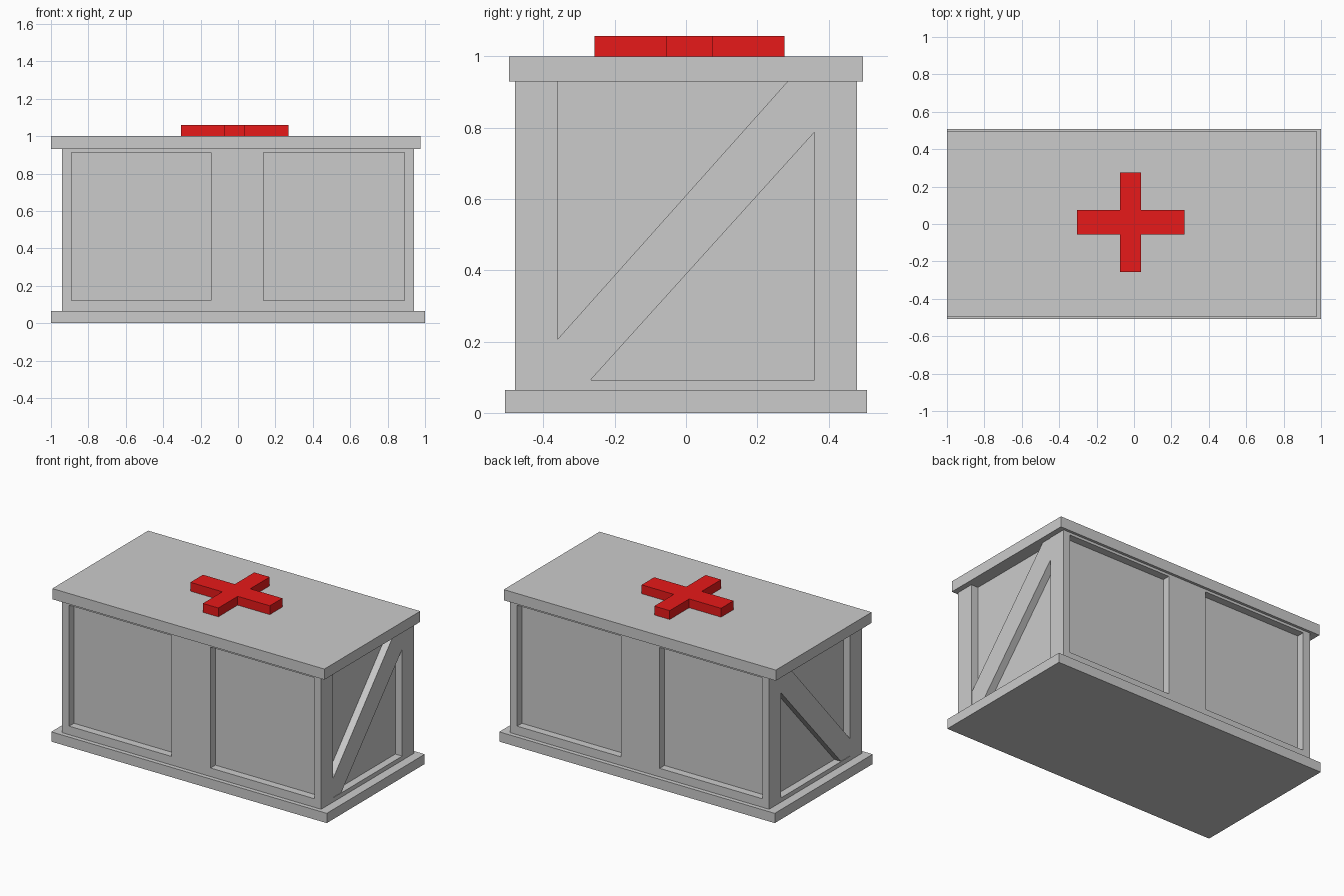
import bpy
import bmesh
from mathutils import Vector

if "Cube" in bpy.data.objects:
    bpy.data.objects.remove(bpy.data.objects["Cube"])


def prism(name, outline, direction):
    """Extrude a closed flat outline of 3D points along a direction."""
    bm = bmesh.new()
    face = bm.faces.new([bm.verts.new(p) for p in outline])
    out = bmesh.ops.extrude_face_region(bm, geom=[face])
    verts = [g for g in out["geom"] if isinstance(g, bmesh.types.BMVert)]
    bmesh.ops.translate(bm, verts=verts, vec=Vector(direction))
    bmesh.ops.recalc_face_normals(bm, faces=bm.faces)
    mesh = bpy.data.meshes.new(name)
    bm.to_mesh(mesh)
    bm.free()
    obj = bpy.data.objects.new(name, mesh)
    bpy.context.collection.objects.link(obj)
    return obj


def box(name, x0, x1, y0, y1, z0, z1):
    outline = [(x0, y0, z0), (x1, y0, z0), (x1, y1, z0), (x0, y1, z0)]
    return prism(name, outline, (0, 0, z1 - z0))


def cut(target, cutter):
    mod = target.modifiers.new("recess", 'BOOLEAN')
    mod.operation = 'DIFFERENCE'
    mod.solver = 'EXACT'
    mod.object = cutter
    bpy.context.view_layer.objects.active = target
    bpy.ops.object.modifier_apply(modifier=mod.name)
    bpy.data.objects.remove(cutter)


BASE_TOP, LID_BOTTOM = 0.064, 0.93
HALF_X, HALF_Y, DEPTH = 0.94, 0.48, 0.05

# Base and slightly offset lid
box("base", -1, 1, -0.508, 0.508, 0, BASE_TOP)
box("lid", -1, 0.975, -0.497, 0.497, LID_BOTTOM, 1.0)

# Body with two recessed panels on the front and on the back
body = box("body", -HALF_X, HALF_X, -HALF_Y, HALF_Y, BASE_TOP, LID_BOTTOM)
for s in (-1, 1):
    y0, y1 = sorted((s * (HALF_Y - DEPTH), s * (HALF_Y + 0.1)))
    for x0, x1 in ((-0.89, -0.145), (0.137, 0.89)):
        cut(body, box("panel_cutter", x0, x1, y0, y1, 0.12, 0.913))

# End recesses, each with a diagonal brace from low front to high back
brace = [(-0.36, 0.092), (-0.268, 0.092), (0.36, 0.787),
         (0.36, LID_BOTTOM), (0.285, LID_BOTTOM), (-0.36, 0.207)]
for s, side in ((-1, "left"), (1, "right")):
    inner = s * (HALF_X - DEPTH)
    x0, x1 = sorted((inner, s * (HALF_X + 0.1)))
    cut(body, box("end_cutter", x0, x1, -0.36, 0.36, 0.092, LID_BOTTOM + 0.1))
    prism(side + "_brace", [(inner, y, z) for y, z in brace],
          (s * (DEPTH - 0.003), 0, 0))

# Red cross on the lid
xa, xb, xc, xd = -0.306, -0.075, 0.037, 0.27
ya, yb, yc, yd = -0.257, -0.056, 0.074, 0.276
cross = [(xb, ya), (xc, ya), (xc, yb), (xd, yb), (xd, yc), (xc, yc),
         (xc, yd), (xb, yd), (xb, yc), (xa, yc), (xa, yb), (xb, yb)]
cross_obj = prism("red_cross", [(x, y, 1.0) for x, y in cross], (0, 0, 0.058))
red = bpy.data.materials.new("red")
red.diffuse_color = (0.8, 0.01, 0.01, 1)
red.use_nodes = True
red.node_tree.nodes["Principled BSDF"].inputs["Base Color"].default_value = red.diffuse_color
cross_obj.data.materials.append(red)
